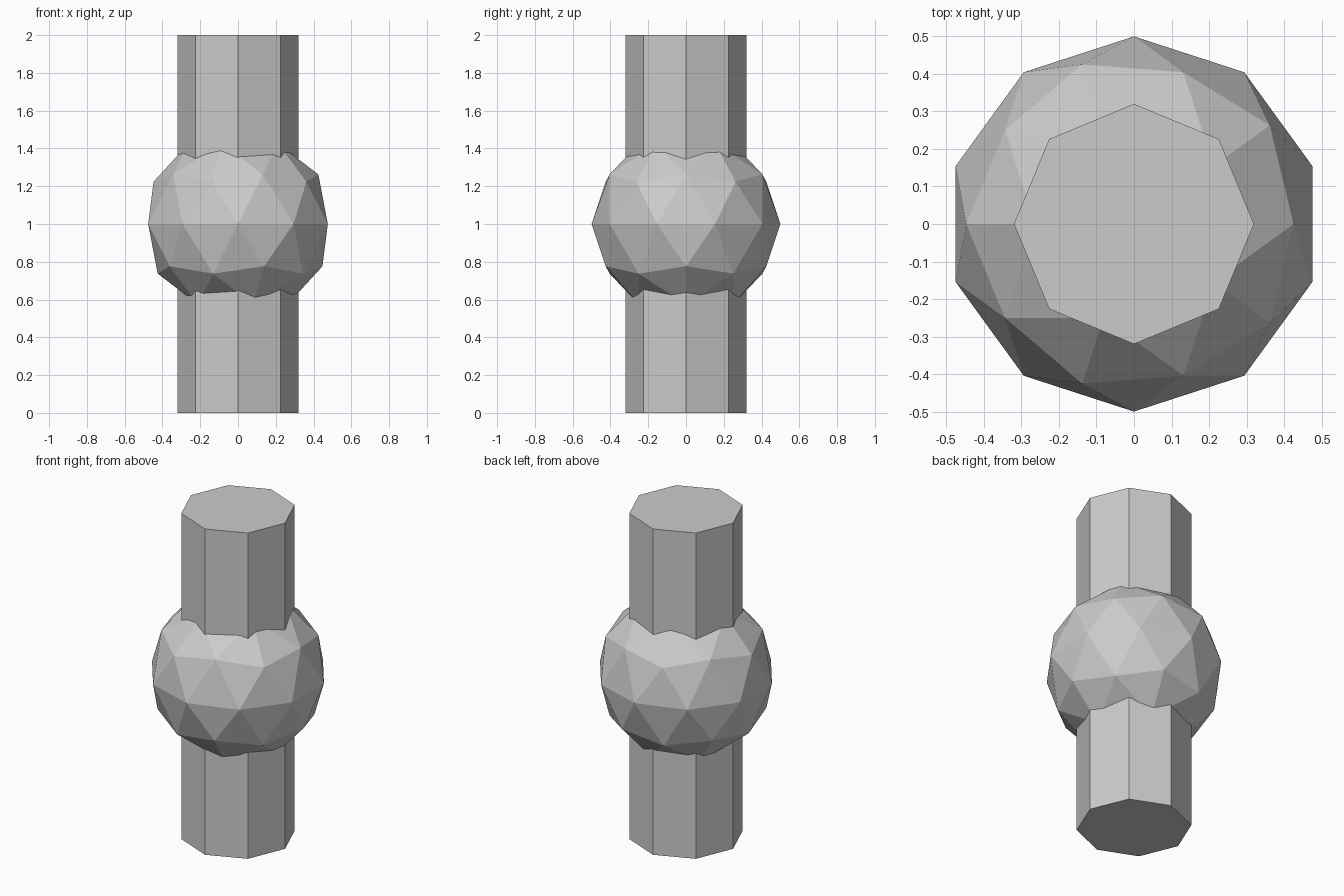
import bpy
import math

if "Cube" in bpy.data.objects:
    bpy.data.objects.remove(bpy.data.objects["Cube"])

# Octagonal post, full height
bpy.ops.mesh.primitive_cylinder_add(vertices=8, radius=0.32, depth=2.0,
                                    location=(0, 0, 1))
bpy.context.object.name = "post"

# Faceted ball collar around the middle of the post
bpy.ops.mesh.primitive_ico_sphere_add(subdivisions=2, radius=0.5,
                                      location=(0, 0, 1),
                                      rotation=(0, 0, math.pi))
bpy.context.object.name = "ball_collar"
